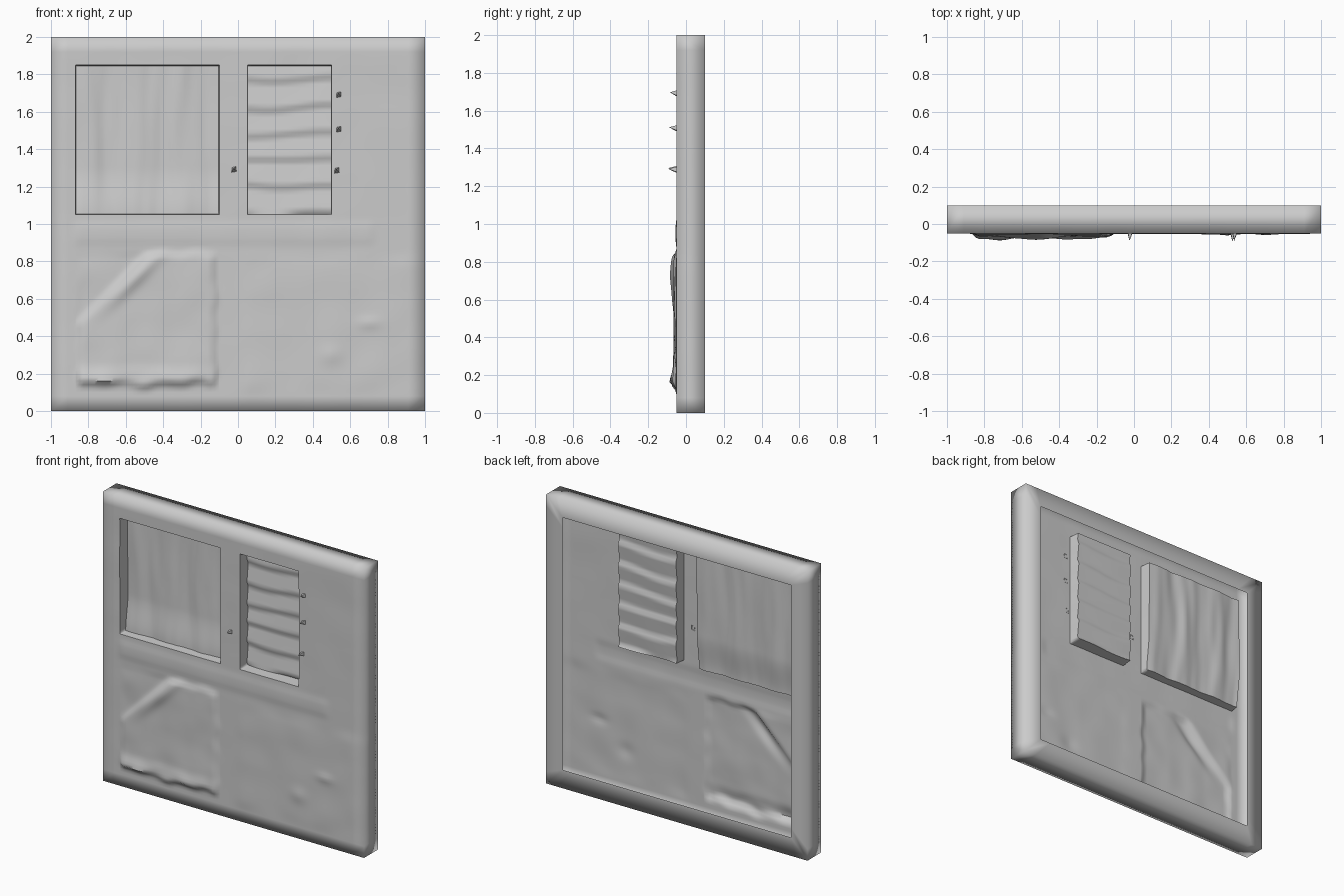
import bpy, bmesh, math
from mathutils import Vector, noise

if "Cube" in bpy.data.objects:
    bpy.data.objects.remove(bpy.data.objects["Cube"])

FRONT, BACK, RIM = -0.05, 0.10, 0.127
# recessed openings: x0, x1, z0, z1
SHUTTER = (-0.87, -0.10, 1.05, 1.85)
LOUVRE = (0.05, 0.50, 1.05, 1.85)


def step(a, b, t):
    t = max(0.0, min(1.0, (t - a) / (b - a)))
    return t * t * (3 - 2 * t)


def box_mask(x, z, x0, x1, z0, z1, soft):
    return (step(x0, x0 + soft, x) * step(x1, x1 - soft, x)
            * step(z0, z0 + soft, z) * step(z1, z1 - soft, z))


def inside(x, z, r):
    e = 1e-4
    return r[0] + e < x < r[1] - e and r[2] + e < z < r[3] - e


def n(x, z, f, seed=0.0):
    return noise.noise(Vector((x * f, seed, z * f)))


def bump(x, z, cx, cz, rx, rz):
    return math.exp(-((x - cx) / rx) ** 2 - ((z - cz) / rz) ** 2)


def surface(x, z):
    # draped planks in the wide opening
    if inside(x, z, SHUTTER):
        fold = 0.008 * n(x * 4, z * 0.5, 4, 3) + 0.004 * math.sin(x * 26)
        return 0.03 + fold - 0.022 * step(1.3, 1.05, z)
    # slanted slats in the narrow opening
    if inside(x, z, LOUVRE):
        t = ((z - 1.05 + 0.03 * n(x, z, 3, 8)) / 0.14) % 1.0
        return 0.035 - 0.018 * (1 - t) * step(0, 0.2, t)
    # plain wall around them
    y = FRONT
    if abs(x) > 0.99 or z < 0.01 or z > 1.99:
        return y
    y += 0.002 * n(x, z, 5)
    y -= 0.005 * box_mask(x, z, -0.9, 0.75, 0.87, 1.03, 0.06)
    # crumpled raised panel, lower left
    wob = 0.025 * n(x, z, 7, 5)
    m = box_mask(x + wob, z + wob, -0.87, -0.10, 0.12, 0.86, 0.045)
    y -= m * (0.014 + 0.006 * n(x, z, 6, 2))
    y -= m * 0.018 * step(0.26, 0.16, z) * (0.8 + 0.6 * n(x, z, 9, 4))
    # diagonal tear with a raised lip
    d = (z - 0.60) - (x + 0.66) * 1.0
    y -= m * 0.02 * math.exp(-(d / 0.05) ** 2) * bump(x, z, -0.55, 0.71, 0.2, 0.2)
    y += m * 0.016 * step(0.04, 0.09, d)
    # weathered panel, lower right
    m = box_mask(x, z, -0.02, 0.98, 0.06, 0.86, 0.1)
    y -= m * (0.002 + 0.004 * n(x, z, 5, 7))
    y -= 0.008 * (bump(x, z, 0.7, 0.47, 0.06, 0.03) + bump(x, z, 0.5, 0.3, 0.06, 0.05))
    return y


def lines(lo, hi, margin, stops, pitch=0.02):
    """Grid coordinates with tight pairs of lines at the opening edges."""
    vals = [lo, hi]
    inner = sorted([lo + margin, hi - margin] + stops)
    for a, b in zip(inner, inner[1:]):
        k = max(1, round((b - a) / pitch))
        vals += [a + (b - a) * i / k for i in range(k)]
    return sorted(vals + [inner[-1]])


E = 0.004
xs = lines(-1, 1, 0.09, [v for r in (SHUTTER, LOUVRE) for v in (r[0], r[0] + E, r[1] - E, r[1])])
zs = lines(0, 2, 0.08, [1.05, 1.05 + E, 1.85 - E, 1.85])

# relief sheet
bm = bmesh.new()
grid = [[bm.verts.new((x, surface(x, z), z)) for z in zs] for x in xs]
for i in range(len(xs) - 1):
    for j in range(len(zs) - 1):
        bm.faces.new((grid[i][j], grid[i + 1][j], grid[i + 1][j + 1], grid[i][j + 1]))

# side walls, then the rear lip: extrude the open border twice
border = [e for e in bm.edges if e.is_boundary]
for scale in (1.0, 1.0 - RIM):
    res = bmesh.ops.extrude_edge_only(bm, edges=border)["geom"]
    new = [g for g in res if isinstance(g, bmesh.types.BMVert)]
    border = [e for e in bm.edges if e.is_boundary and e.verts[0] in new and e.verts[1] in new]
    for v in new:
        v.co = (v.co.x * scale, BACK, 1 + (v.co.z - 1) * scale)

bmesh.ops.recalc_face_normals(bm, faces=bm.faces)
bm.faces.ensure_lookup_table()
if bm.faces[0].normal.y > 0:
    bmesh.ops.reverse_faces(bm, faces=bm.faces)

# smooth everywhere except the opening edges
for f in bm.faces:
    f.smooth = True
for e in bm.edges:
    if len(e.link_faces) == 2 and all(abs(v.co.x) < 0.95 and 0.05 < v.co.z < 1.95 for v in e.verts):
        e.smooth = e.calc_face_angle() < math.radians(50)


def add_object(name, bmesh_data):
    me = bpy.data.meshes.new(name)
    bmesh_data.to_mesh(me)
    bmesh_data.free()
    ob = bpy.data.objects.new(name, me)
    bpy.context.collection.objects.link(ob)
    return ob


add_object("wall_panel", bm)

# small splinters beside the openings
for k, (x, z, tip) in enumerate([(0.54, 1.69, -0.085), (0.54, 1.505, -0.09),
                                 (0.53, 1.285, -0.095), (-0.02, 1.29, -0.09)]):
    bm = bmesh.new()
    base = [bm.verts.new((x + dx, FRONT + 0.002, z + dz))
            for dx, dz in ((-0.015, -0.015), (0.012, -0.01), (0.01, 0.018), (-0.012, 0.012))]
    top = bm.verts.new((x - 0.004, tip, z + 0.007))
    for a, b in zip(base, base[1:] + base[:1]):
        bm.faces.new((a, b, top))
    add_object(f"splinter_{k + 1}", bm)
